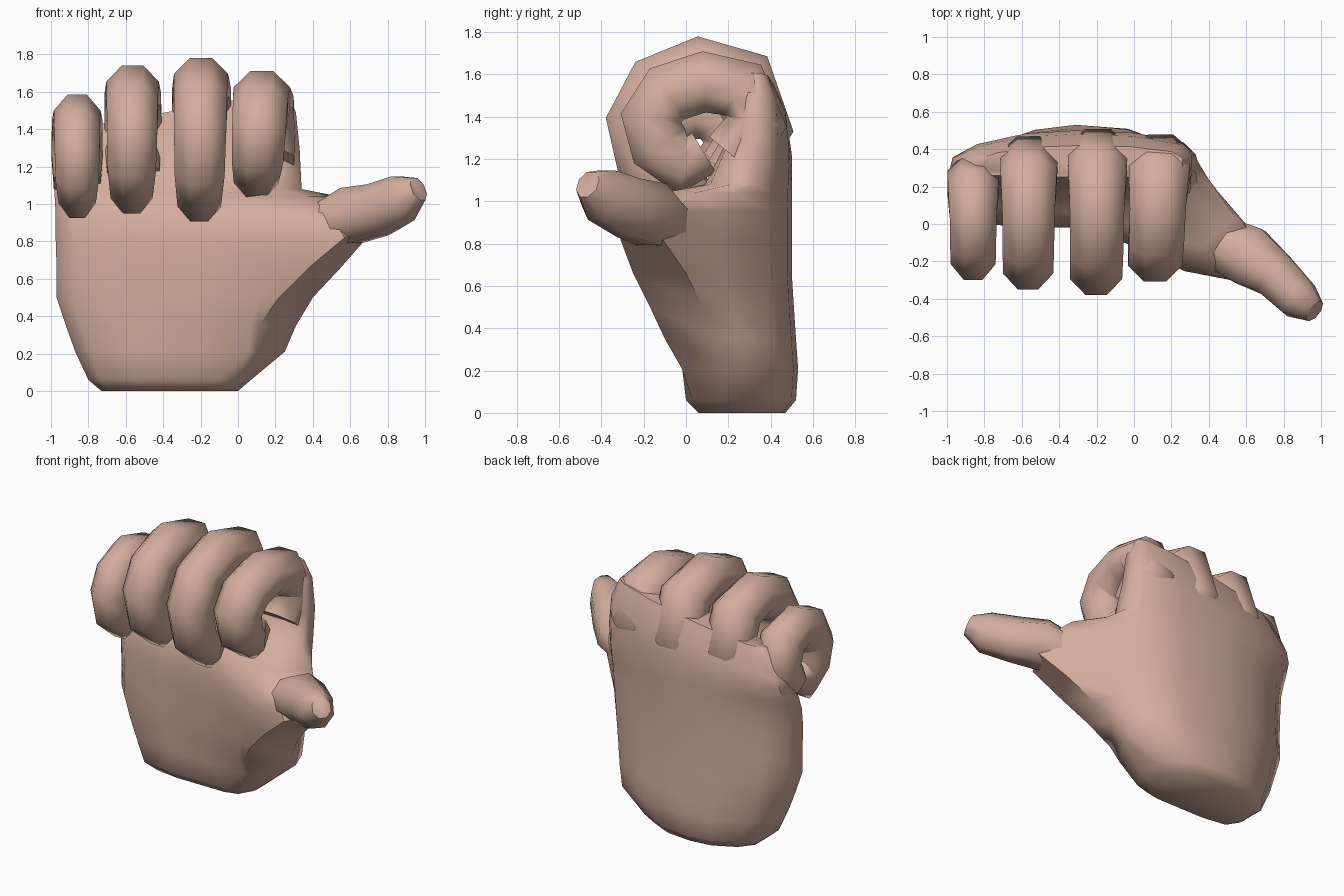
import bpy, bmesh, math
from mathutils import Vector

cube = bpy.data.objects.get("Cube")
if cube:
    bpy.data.objects.remove(cube, do_unlink=True)

skin = bpy.data.materials.new("skin")
skin.use_nodes = True
skin.diffuse_color = (0.65, 0.42, 0.34, 1)
bsdf = skin.node_tree.nodes["Principled BSDF"]
bsdf.inputs["Base Color"].default_value = skin.diffuse_color
bsdf.inputs["Roughness"].default_value = 0.7


def loft(name, rings, angle):
    """Skin a list of equal-length point rings and cap both ends."""
    bm = bmesh.new()
    loops = [[bm.verts.new(p) for p in ring] for ring in rings]
    n = len(loops[0])
    for a, b in zip(loops, loops[1:]):
        for i in range(n):
            j = (i + 1) % n
            bm.faces.new((a[i], a[j], b[j], b[i]))
    bm.faces.new(loops[0])
    bm.faces.new(loops[-1])
    bmesh.ops.recalc_face_normals(bm, faces=bm.faces[:])
    mesh = bpy.data.meshes.new(name)
    bm.to_mesh(mesh)
    bm.free()
    mesh.materials.append(skin)
    obj = bpy.data.objects.new(name, mesh)
    bpy.context.collection.objects.link(obj)
    bpy.ops.object.select_all(action="DESELECT")
    obj.select_set(True)
    bpy.context.view_layer.objects.active = obj
    bpy.ops.object.shade_smooth_by_angle(angle=math.radians(angle))


def sweep(name, path, radii, side=None, sides=8):
    """Octagonal tube; radii are (sideways, across) for each path point."""
    pts = [Vector(p) for p in path]
    grow = 1 / math.cos(math.pi / sides)
    rings = []
    for i, p in enumerate(pts):
        tangent = (pts[min(i + 1, len(pts) - 1)] - pts[max(i - 1, 0)]).normalized()
        s = side or tangent.cross(Vector((0, 0, 1))).normalized()
        up = s.cross(tangent).normalized()
        ring = []
        for k in range(sides):
            a = math.tau * (k + 0.5) / sides
            ring.append(p + grow * (s * math.cos(a) * radii[i][0]
                                    + up * math.sin(a) * radii[i][1]))
        rings.append(ring)
    loft(name, rings, 62)


# Palm: rounded outline stacked from wrist to knuckles, pulled out at the thumb
outline = [(.07, .06), (0, .25), (0, .55), (.1, .77), (.3, .95), (.5, 1),
           (.75, .96), (.95, .8), (1, .6), (1, .3), (.92, .06), (.8, 0),
           (.58, 0), (.3, 0)]
levels = [  # z, left x, right x, front y, back y, slant, thumb back, thumb front
    (0, -.73, .00, .06, .47, 0, None, None),
    (.06, -.80, .07, .00, .52, 0, None, None),
    (.21, -.87, .25, -.01, .53, 0, (.25, .20), (.10, -.02)),
    (.35, -.92, .28, -.02, .52, 0, (.31, .15), (.11, -.10)),
    (.50, -.97, .30, -.02, .51, 0, (.40, .08), (.22, -.17)),
    (.66, -.97, .32, -.02, .50, 0, (.55, .00), (.38, -.25)),
    (.82, -.975, .33, -.02, .50, 0, (.69, -.11), (.57, -.31)),
    (.95, -.975, .34, .00, .50, 0, (.65, -.06), (.49, -.27)),
    (1.04, -.98, .34, .05, .50, 0, (.54, .04), (.37, -.12)),
    (1.08, -.98, .34, .09, .50, 0, None, None),
    (1.22, -.97, .33, .18, .50, .1, None, None),
    (1.36, -.95, .31, .21, .48, .2, None, None),
    (1.50, -.84, .26, .25, .42, .18, None, None),
]
palm_rings = []
for z, x0, x1, y0, y1, slant, thumb_back, thumb_front in levels:
    ring = []
    for u, v in outline:
        x = x0 + u * (x1 - x0)
        ring.append(Vector((x, y0 + v * (y1 - y0), z + slant * (x + .33))))
    if thumb_back:
        back, front = Vector((*thumb_back, z)), Vector((*thumb_front, z))
        ring[8] = ring[8].lerp(back, .35)
        ring[9], ring[10] = back, front
        ring[11].x += .4 * (front.x - ring[11].x)
        ring[11].y += .8 * (front.y - ring[11].y)
    palm_rings.append(ring)
loft("palm", palm_rings, 60)

# Fingers: one curled path fitted to each finger's extents
curl = [(.75, .1), (1, .5), (.86, .9), (.5, 1), (.15, .85),
        (0, .55), (.08, .2), (.3, -.04), (.5, .12)]
wide = [1, 1.1, 1.08, 1, .98, .96, .92, .8, .55]
deep = [.9, 1, 1.03, 1, 1, 1, 1, .95, .75]
fingers = [  # name, root x, tip x, half width, front, back, bottom, top
    ("little_finger", -.86, -.86, .125, -.30, .37, .93, 1.585),
    ("ring_finger", -.56, -.57, .14, -.35, .47, .96, 1.74),
    ("middle_finger", -.19, -.21, .145, -.38, .51, .92, 1.78),
    ("index_finger", .15, .09, .15, -.31, .48, 1.04, 1.71),
]
thick = .145
for name, xr, xt, half, front, back, bottom, top in fingers:
    path = []
    for i, (u, v) in enumerate(curl):
        x = xr + (xt - xr) * i / (len(curl) - 1)
        path.append((x, front + thick + u * (back - front - 2 * thick),
                     bottom + thick + v * (top - bottom - 2 * thick)))
    radii = [(half * w, thick * d) for w, d in zip(wide, deep)]
    sweep(name, path, radii, Vector((1, 0, 0)))

# Thumb beyond the web
thumb = [(.44, -.09, .88), (.61, -.17, .94), (.75, -.27, .97),
         (.88, -.40, 1.03), (.965, -.465, 1.08)]
thumb_radii = [(.14, .11), (.16, .15), (.125, .14), (.11, .125), (.06, .065)]
sweep("thumb", thumb, thumb_radii)
